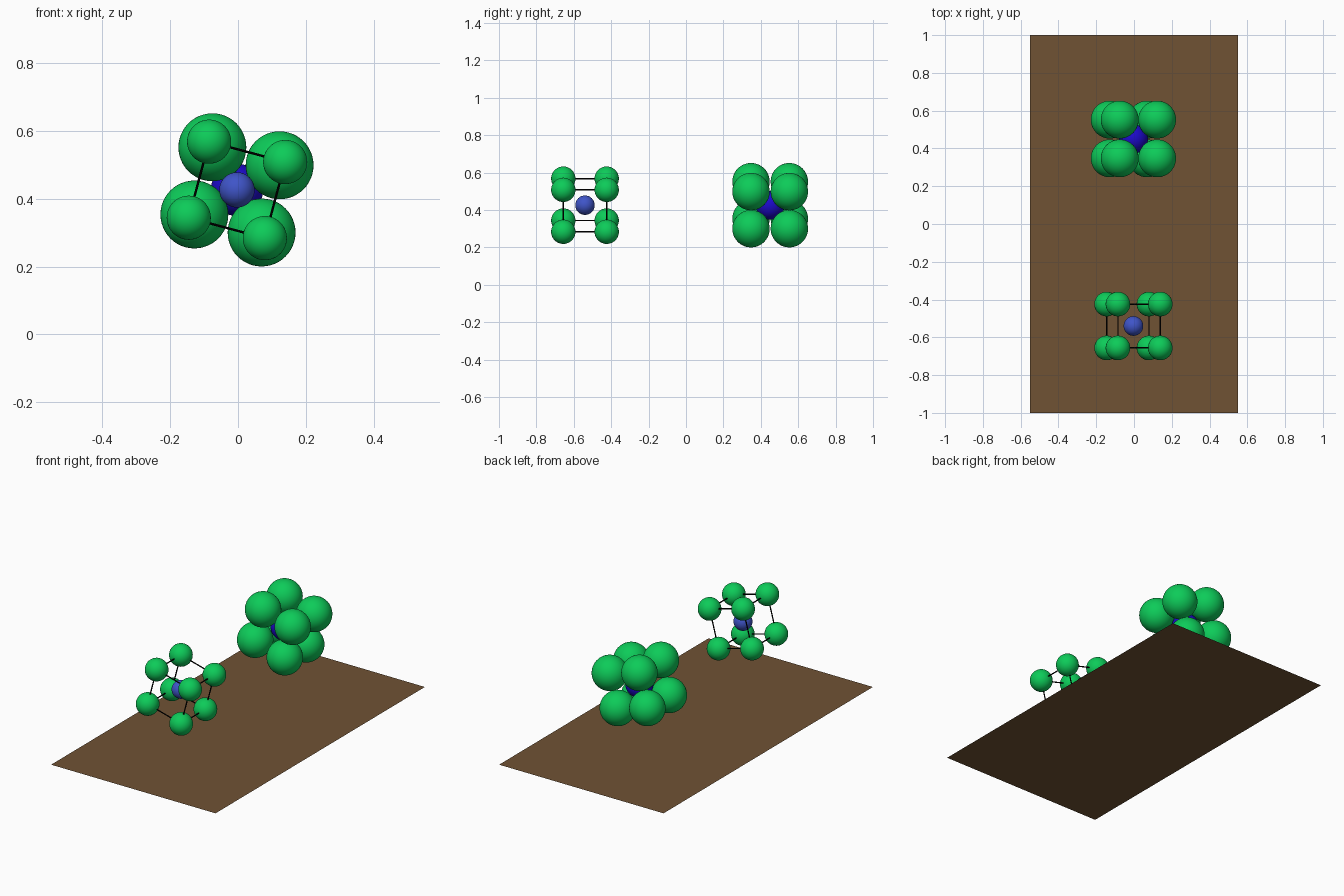
import bpy, math
from itertools import product
from mathutils import Vector, Matrix

if "Cube" in bpy.data.objects:
    bpy.data.objects.remove(bpy.data.objects["Cube"])

TILT = Matrix.Rotation(math.radians(15), 3, 'Y')   # both cubes lean about the y axis


def material(name, rgb):
    m = bpy.data.materials.new(name)
    m.diffuse_color = (*rgb, 1)
    m.use_nodes = True
    m.node_tree.nodes["Principled BSDF"].inputs["Base Color"].default_value = m.diffuse_color
    return m


green = material("green", (0.004, 0.6, 0.1))
deep_blue = material("deep_blue", (0.012, 0.003, 0.6))
soft_blue = material("soft_blue", (0.05, 0.09, 0.58))
brown = material("brown", (0.16, 0.085, 0.034))
black = material("black", (0.0, 0.0, 0.0))


def finish(name, mat, smooth=True):
    ob = bpy.context.object
    ob.name = name
    ob.data.materials.append(mat)
    if smooth:
        bpy.ops.object.shade_smooth_by_angle()
    return ob


def ball(name, loc, r, mat):
    bpy.ops.mesh.primitive_uv_sphere_add(segments=48, ring_count=24, radius=r, location=loc)
    return finish(name, mat)


def rod(name, a, b, r, mat):
    d = b - a
    bpy.ops.mesh.primitive_cylinder_add(vertices=12, radius=r, depth=d.length, location=(a + b) / 2,
                                        rotation=d.to_track_quat('Z', 'Y').to_euler())
    return finish(name, mat)


def cell(name, centre, side, corner_r, core_r, core_mat):
    """Eight corner balls around one core; returns corner positions by sign."""
    corners = {}
    for s in product((-1, 1), repeat=3):
        corners[s] = Vector(centre) + TILT @ (Vector(s) * side / 2)
        ball(name + "_corner_ball", corners[s], corner_r, green)
    ball(name + "_core_ball", centre, core_r, core_mat)
    return corners


# base sheet
bpy.ops.mesh.primitive_plane_add(size=1)
bpy.context.object.scale = (1.1, 2, 1)
bpy.ops.object.transform_apply(location=False, rotation=False, scale=True)
finish("base_sheet", brown, smooth=False)

# packed cluster at the back
cell("packed", (-0.003, 0.45, 0.426), 0.205, 0.1, 0.077, deep_blue)

# open ball-and-stick cube at the front
corners = cell("open", (-0.003, -0.54, 0.426), 0.232, 0.065, 0.052, soft_blue)

# twelve cube edges
for s in corners:
    for axis in range(3):
        if s[axis] < 0:
            t = list(s)
            t[axis] = 1
            rod("edge_rod", corners[s], corners[tuple(t)], 0.0035, black)
